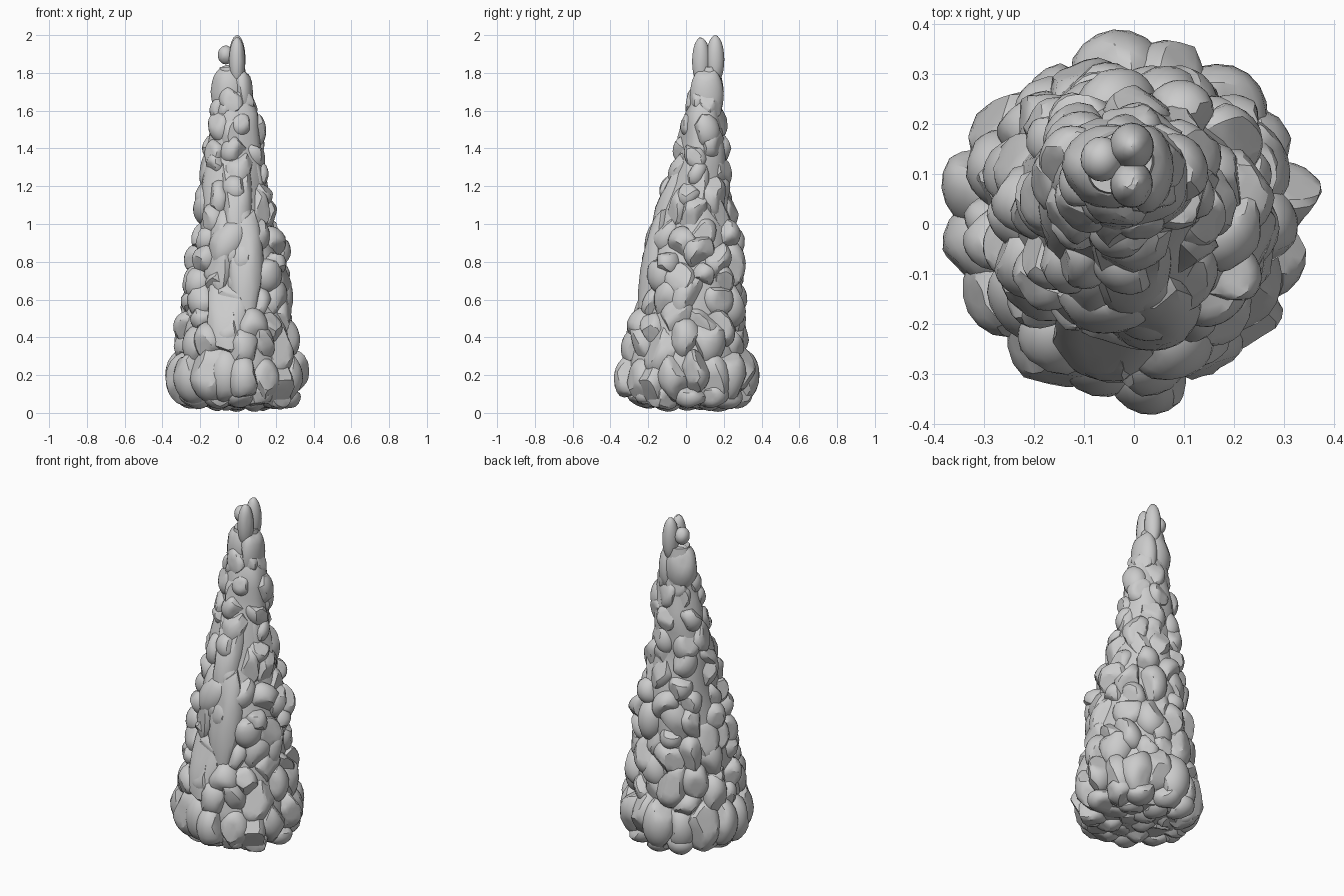
import bpy, bmesh, math, random
from mathutils import Vector, Matrix

if "Cube" in bpy.data.objects:
    bpy.data.objects.remove(bpy.data.objects["Cube"])

random.seed(11)

# overall outline: z, centre x, centre y, radius x, radius y
PROFILE = [
    (0.02, 0.00, 0.04, 0.22, 0.20), (0.10, -0.02, 0.02, 0.32, 0.31),
    (0.20, 0.00, 0.00, 0.355, 0.355), (0.40, -0.01, 0.00, 0.325, 0.33),
    (0.60, -0.01, 0.03, 0.31, 0.28), (0.80, 0.00, 0.035, 0.275, 0.275),
    (1.00, -0.01, 0.055, 0.225, 0.235), (1.20, -0.03, 0.06, 0.195, 0.18),
    (1.40, -0.02, 0.095, 0.165, 0.145), (1.60, -0.01, 0.09, 0.14, 0.11),
    (1.70, -0.035, 0.12, 0.11, 0.085), (1.84, -0.03, 0.12, 0.075, 0.07)]


def outline(z):
    z = min(max(z, PROFILE[0][0]), PROFILE[-1][0])
    for a, b in zip(PROFILE, PROFILE[1:]):
        if z <= b[0]:
            t = (z - a[0]) / (b[0] - a[0])
            return [a[i] + (b[i] - a[i]) * t for i in range(1, 5)]


def finish(bm, name, angle=28):
    bmesh.ops.recalc_face_normals(bm, faces=bm.faces)
    me = bpy.data.meshes.new(name)
    bm.to_mesh(me)
    bm.free()
    ob = bpy.data.objects.new(name, me)
    bpy.context.collection.objects.link(ob)
    bpy.ops.object.select_all(action='DESELECT')
    ob.select_set(True)
    bpy.context.view_layer.objects.active = ob
    bpy.ops.object.shade_smooth_by_angle(angle=math.radians(angle))
    return ob


def rock(bm, loc, size, rot=None, cuts=7, depth=(0.66, 0.88)):
    """Rounded stone with a few flat chipped faces."""
    vs = bmesh.ops.create_icosphere(bm, subdivisions=3, radius=1)['verts']
    for _ in range(cuts):
        n = Vector([random.gauss(0, 1) for _ in range(3)]).normalized()
        d = random.uniform(*depth)
        for v in vs:
            over = v.co.dot(n) - d
            if over > 0:
                v.co -= n * over
    m = Matrix.Translation(loc) @ (rot or Matrix()) @ Matrix.Diagonal((*size, 1))
    bmesh.ops.transform(bm, matrix=m, verts=vs)


def surface_rock(bm, ang, z, w, h, reach=1.0, roll=0.0, thick=0.09):
    """Stone bedded in the cone so its outer side meets the outline."""
    cx, cy, rx, ry = outline(z)
    d = Vector((math.cos(ang), math.sin(ang), 0))
    p = Vector((cx + rx * d.x * reach, cy + ry * d.y * reach, z)) - d * thick * 0.85
    a, b = outline(z - 0.1), outline(z + 0.1)
    lean = math.atan2((a[0] + a[2] * d.x - b[0] - b[2] * d.x) * d.x
                      + (a[1] + a[3] * d.y - b[1] - b[3] * d.y) * d.y, 0.2)
    rot = (Matrix.Rotation(ang, 4, 'Z') @ Matrix.Rotation(-lean, 4, 'Y')
           @ Matrix.Rotation(roll, 4, 'X'))
    rock(bm, p, (thick, w, h), rot)


# solid core
bm = bmesh.new()
rings = []
for i in range(30):
    z = 0.04 + 1.79 * i / 29
    cx, cy, rx, ry = outline(z)
    ring = []
    for k in range(32):
        a = 2 * math.pi * k / 32
        s = 0.85 + 0.03 * math.sin(5 * a + z * 7)
        ring.append(bm.verts.new((cx + rx * s * math.cos(a), cy + ry * s * math.sin(a), z)))
    rings.append(ring)
for lo, hi in zip(rings, rings[1:]):
    for k in range(32):
        bm.faces.new((lo[k], lo[(k + 1) % 32], hi[(k + 1) % 32], hi[k]))
bm.faces.new(rings[0][::-1])
bm.faces.new(rings[-1])
finish(bm, "core")

# stones scattered up the flanks, smaller and fewer towards the top
bm = bmesh.new()
z, row = 0.36, 0
while z < 1.72:
    r = sum(outline(z)[2:]) / 2
    n = max(5, round(2 * math.pi * r / 0.17))
    for k in range(n):
        a = 2 * math.pi * (k + 0.5 * (row % 2) + random.uniform(-0.25, 0.25)) / n
        w = random.uniform(0.07, 0.105) * (0.65 + r)
        surface_rock(bm, a, z + random.uniform(-0.04, 0.04), w,
                     w * random.uniform(1.1, 1.6), random.uniform(0.94, 1.05),
                     random.uniform(-0.6, 0.6), 0.05 + 0.12 * r)
    z += 0.115
    row += 1
finish(bm, "flank_stones")

# long smooth slabs running up the front and right side
bm = bmesh.new()
for deg, z, w, h in [(-100, 0.55, 0.12, 0.36), (-78, 0.75, 0.10, 0.38),
                     (-118, 0.85, 0.09, 0.25), (-85, 1.15, 0.09, 0.32),
                     (0, 1.2, 0.07, 0.25), (-95, 1.45, 0.07, 0.22)]:
    surface_rock(bm, math.radians(deg), z, w, h, 0.98, 0, 0.08)
finish(bm, "front_slabs")

# big boulders around the foot: outermost x, y, then height and size
bm = bmesh.new()
for x, y, z, s in [(-0.20, -0.31, 0.22, 0.13), (-0.08, -0.33, 0.20, 0.12),
                   (0.04, -0.37, 0.18, 0.10), (0.17, -0.29, 0.16, 0.11),
                   (0.28, -0.21, 0.17, 0.12), (0.33, -0.08, 0.2, 0.11),
                   (0.37, 0.06, 0.22, 0.09), (0.30, 0.18, 0.18, 0.12),
                   (0.22, 0.29, 0.2, 0.12), (0.09, 0.355, 0.22, 0.11),
                   (-0.04, 0.375, 0.2, 0.12), (-0.17, 0.30, 0.18, 0.11),
                   (-0.30, 0.23, 0.2, 0.12), (-0.37, 0.10, 0.2, 0.11),
                   (-0.37, -0.05, 0.18, 0.11), (-0.32, -0.17, 0.2, 0.12)]:
    d = Vector((x, y, 0)).normalized()
    p = Vector((x, y, z)) - d * s * 0.88
    rock(bm, p, (s, s * 0.9, s * 1.3), Matrix.Rotation(math.atan2(y, x), 4, 'Z'))
finish(bm, "foot_boulders")

# rounded rubble underneath
bm = bmesh.new()
for count, rad, z, s in [(12, 0.24, 0.085, 0.085), (8, 0.15, 0.08, 0.085), (4, 0.06, 0.085, 0.09)]:
    for k in range(count):
        a = 2 * math.pi * (k + random.uniform(-0.2, 0.2)) / count
        rock(bm, (rad * math.cos(a), 0.02 + rad * math.sin(a), z + random.uniform(0, 0.02)),
             (s * 1.1, s, s * 0.9), Matrix.Rotation(a, 4, 'Z'))
finish(bm, "underside_rubble")

# upper knob and the twin-lobed tip with its side nub
bm = bmesh.new()
rock(bm, (-0.045, 0.115, 1.70), (0.10, 0.085, 0.15), cuts=5, depth=(0.8, 0.92))
rock(bm, (0.02, 0.11, 1.68), (0.06, 0.09, 0.16), cuts=5, depth=(0.8, 0.92))
rock(bm, (-0.05, 0.06, 1.58), (0.06, 0.07, 0.09), cuts=5)
for x, y, z, sx, sy, sz in [(-0.005, 0.155, 1.87, 0.045, 0.048, 0.13),
                            (-0.005, 0.08, 1.86, 0.043, 0.048, 0.13),
                            (-0.065, 0.13, 1.895, 0.042, 0.045, 0.05)]:
    rock(bm, (x, y, z), (sx, sy, sz), cuts=3, depth=(0.92, 0.97))
finish(bm, "tip")
